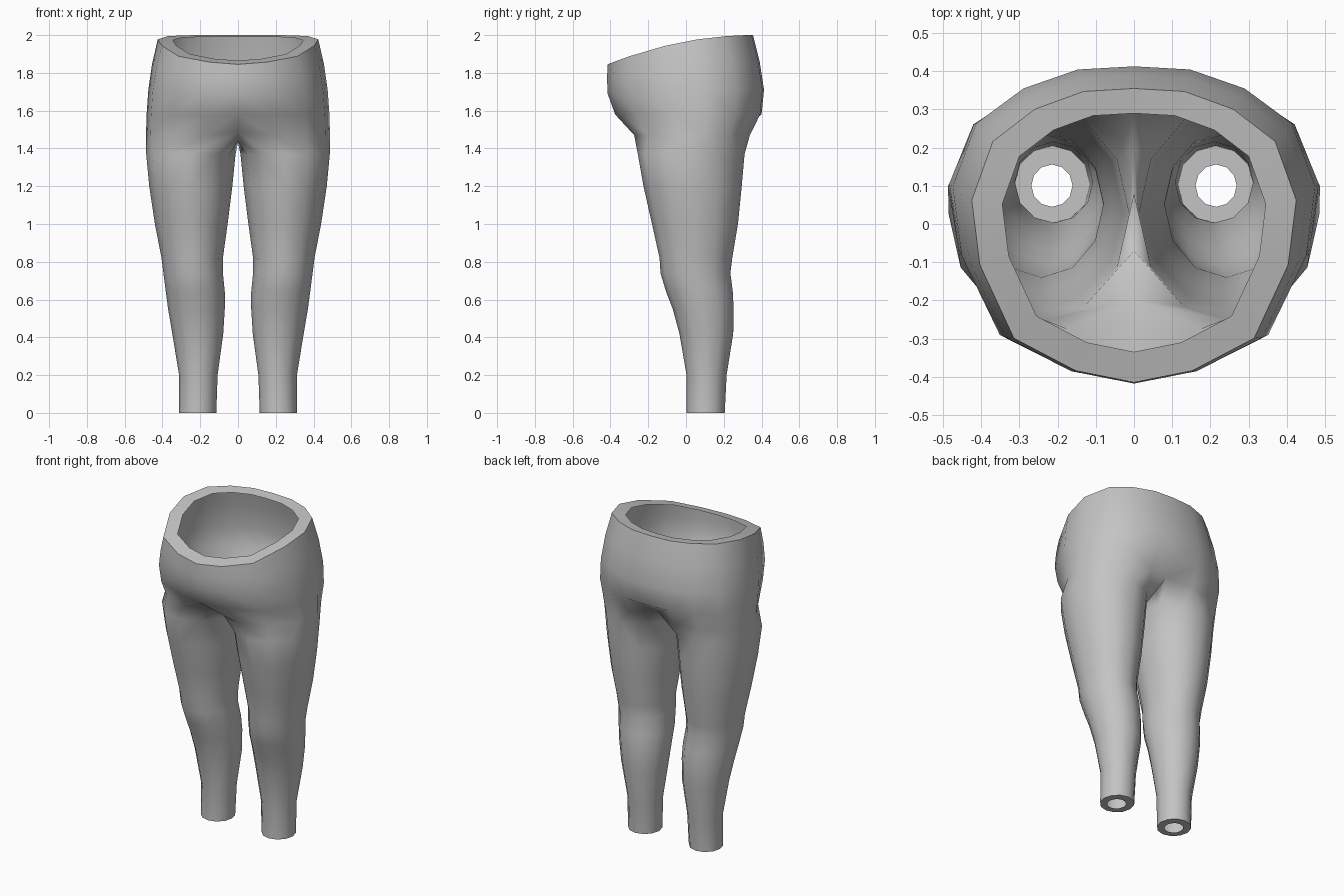
import bpy
import bmesh
import math

cube = bpy.data.objects.get("Cube")
if cube:
    bpy.data.objects.remove(cube, do_unlink=True)

# Half outline of the torso, front middle to back middle: (width share, depth share)
OUTLINE = [(0, 0), (.36, .04), (.74, .15), (.95, .40), (1, .62),
           (.87, .82), (.61, .93), (.31, .99), (0, 1)]

# Torso rings, top down: half width, front y, back y, back z, drop at the front
TORSO = [
    (.345, -.335, .29, 1.99, .125),   # inner edge of the waistband
    (.425, -.415, .355, 2.0, .155),   # outer edge of the waistband
    (.455, -.418, .39, 1.86, .09),
    (.475, -.415, .413, 1.71, .02),
    (.484, -.375, .40, 1.58, 0),
    (.487, -.30, .345, 1.47, 0),      # top of the legs
]

# Leg rings, top down: z, inner x, outer x, front y, back y
LEG = [
    (1.37, .013, .486, -.255, .31),
    (1.2, .03, .47, -.225, .295),
    (1.0, .055, .44, -.18, .275),
    (.82, .08, .405, -.14, .245),
    (.74, .08, .395, -.135, .235),
    (.64, .07, .382, -.105, .248),
    (.55, .07, .37, -.07, .252),
    (.42, .078, .348, -.035, .25),
    (.2, .108, .312, .003, .215),
    (0, .115, .312, .003, .205),
    (0, .161, .269, .045, .156),      # inner edge of the ankle hem
]

# Crotch line from back middle to front middle: (y, z)
CROTCH = [(.29, 1.5), (.2, 1.455), (.08, 1.43), (-.07, 1.44), (-.2, 1.49)]


def torso_ring(bm, width, front, back, z, drop):
    return [bm.verts.new((width * w, front + (back - front) * d,
                          z - drop * (1 - d) ** 2)) for w, d in OUTLINE]


def leg_ring(bm, z, inner, outer, front, back):
    cx, cy = (inner + outer) / 2, (front + back) / 2
    rx, ry = (outer - inner) / 2, (back - front) / 2
    angles = [math.radians(30 * i - 120) for i in range(12)]
    return [bm.verts.new((cx + rx * math.cos(a), cy + ry * math.sin(a), z))
            for a in angles]


def bridge(bm, upper, lower, closed):
    n = len(upper)
    for i in range(n if closed else n - 1):
        j = (i + 1) % n
        bm.faces.new((upper[i], lower[i], lower[j], upper[j]))


# Left half: torso, then a leg hanging from the torso and the crotch line
bm = bmesh.new()
torso = [torso_ring(bm, *r) for r in TORSO]
for a, b in zip(torso, torso[1:]):
    bridge(bm, a, b, False)

top = torso[-1]
top[8].co = (0, *CROTCH[0])
top[0].co = (0, *CROTCH[-1])
top = top + [bm.verts.new((0, y, z)) for y, z in CROTCH[1:-1]]
legs = [top] + [leg_ring(bm, *r) for r in LEG]
for a, b in zip(legs, legs[1:]):
    bridge(bm, a, b, True)

mesh = bpy.data.meshes.new("trousers")
bm.to_mesh(mesh)
bm.free()
trousers = bpy.data.objects.new("trousers", mesh)
bpy.context.collection.objects.link(trousers)

# Plain grey cloth
grey = bpy.data.materials.new("grey cloth")
grey.use_nodes = True
colour = (.55, .55, .55, 1)
grey.diffuse_color = colour
grey.node_tree.nodes["Principled BSDF"].inputs["Base Color"].default_value = colour
mesh.materials.append(grey)

# Smooth cloth with sharp hems
bpy.ops.object.select_all(action='DESELECT')
trousers.select_set(True)
bpy.context.view_layer.objects.active = trousers
bpy.ops.object.shade_smooth_by_angle(angle=math.radians(55))

# Right half
mirror = trousers.modifiers.new("right half", 'MIRROR')
mirror.use_axis[0] = True
mirror.use_clip = True
mirror.merge_threshold = .001
